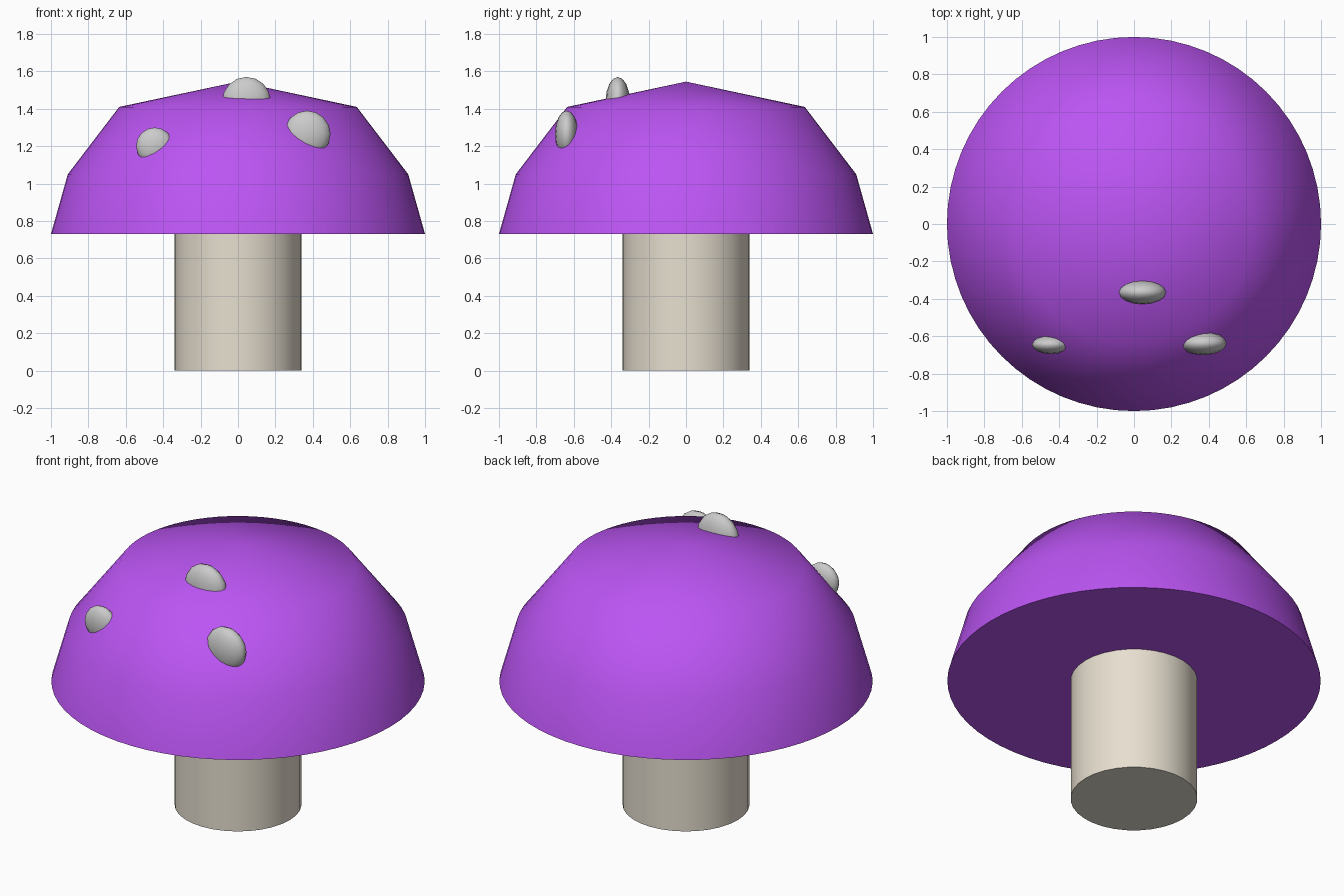
import bpy, bmesh, math

if "Cube" in bpy.data.objects:
    bpy.data.objects.remove(bpy.data.objects["Cube"])


def material(name, color):
    m = bpy.data.materials.new(name)
    m.diffuse_color = color
    m.use_nodes = True
    m.node_tree.nodes["Principled BSDF"].inputs["Base Color"].default_value = m.diffuse_color
    return m


def lathe(name, profile, sides, mat):
    """Revolve (radius, z) rings; zero radius makes a pole. Open first ring is capped."""
    bm = bmesh.new()
    rings = []
    for r, z in profile:
        n = sides if r > 0 else 1
        rings.append([bm.verts.new((r * math.cos(2 * math.pi * i / sides),
                                    r * math.sin(2 * math.pi * i / sides), z)) for i in range(n)])
    for a, b in zip(rings, rings[1:]):
        for i in range(sides):
            j = (i + 1) % sides
            quad = [a[i], a[j]] + ([b[0]] if len(b) == 1 else [b[j], b[i]])
            bm.faces.new(quad).smooth = True
    for ring in (rings[0], rings[-1]):
        if len(ring) > 1:
            bm.faces.new(ring).smooth = False
            for v, w in zip(ring, ring[1:] + ring[:1]):
                bm.edges.get((v, w)).smooth = False
    bmesh.ops.recalc_face_normals(bm, faces=bm.faces)
    me = bpy.data.meshes.new(name)
    bm.to_mesh(me)
    bm.free()
    ob = bpy.data.objects.new(name, me)
    bpy.context.collection.objects.link(ob)
    me.materials.append(mat)
    return ob


# Stem and faceted-profile cap
lathe("stem", [(0.34, 0), (0.34, 0.74)], 32, material("stem_cream", (0.80, 0.74, 0.63, 1)))
lathe("cap", [(1.0, 0.73), (0.91, 1.05), (0.635, 1.41), (0, 1.545)], 64,
      material("cap_purple", (0.50, 0.09, 0.90, 1)))

# Flattened round spots on the front of the cap
spots = [("spot_top", (0.045, -0.365, 1.44), 0.13),
         ("spot_right", (0.37, -0.638, 1.265), 0.125),
         ("spot_left", (-0.445, -0.645, 1.20), 0.10)]
for name, loc, r in spots:
    bpy.ops.mesh.primitive_uv_sphere_add(segments=16, ring_count=8, radius=r, location=loc)
    ob = bpy.context.object
    ob.name = name
    ob.scale.y = 0.5
    bpy.ops.object.shade_smooth()
